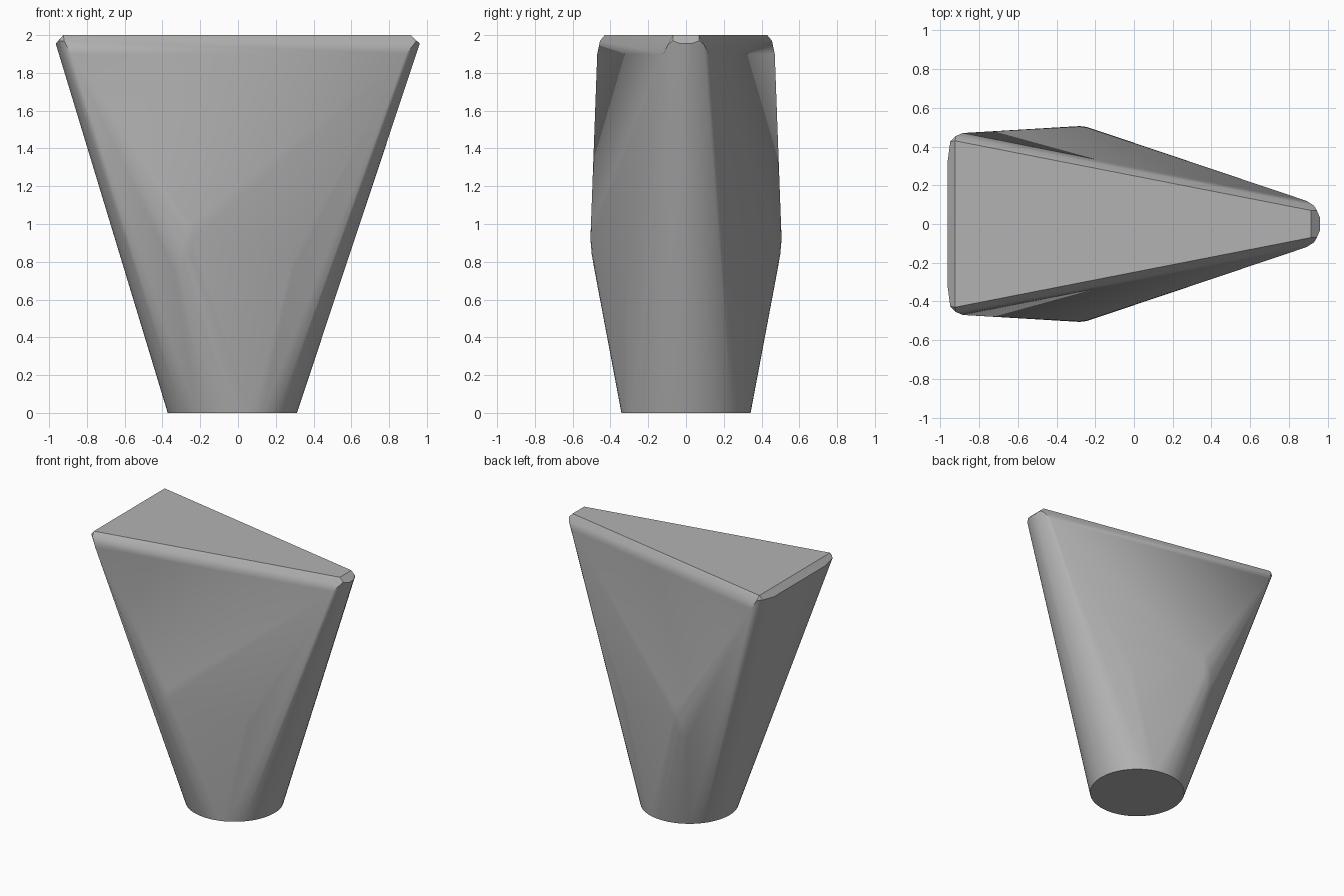
import bpy, bmesh
from math import cos, sin, tau, radians

cube = bpy.data.objects.get("Cube")
if cube:
    bpy.data.objects.remove(cube, do_unlink=True)

grey = bpy.data.materials.new("plain grey")
grey.use_nodes = True
grey.diffuse_color = (0.45, 0.45, 0.45, 1)
grey.node_tree.nodes["Principled BSDF"].inputs["Base Color"].default_value = grey.diffuse_color


def ring(x, y, z, radius, count):
    return [(x + radius * cos(tau * i / count), y + radius * sin(tau * i / count), z)
            for i in range(count)]


# Round foot
points = ring(-0.03, 0, 0, 0.342, 64)

# One side of the body, mirrored front to back
side = []
for z, radius in ((0.77, 0.125), (0.84, 0.137), (0.92, 0.144), (1.0, 0.141)):
    side += ring(-0.28, 0.362, z, radius, 24)          # broad shoulder
for z, radius in ((0.76, 0.055), (0.82, 0.06)):
    side += ring(0.27, 0.262, z, radius, 16)           # narrow shoulder
side += [(-0.925, 0.43, 2), (-0.95, 0.425, 1.97), (-0.965, 0.31, 1.955),
         (-0.92, 0.455, 1.97), (-0.885, 0.47, 1.9)]    # wide end corner
side += [(0.915, 0.07, 2), (0.945, 0.07, 1.97), (0.962, 0.03, 1.955),
         (0.93, 0.095, 1.95), (0.89, 0.12, 1.9)]       # narrow end corner
points += side + [(x, -y, z) for x, y, z in side]

# Skin the sections into one tapered body
bm = bmesh.new()
for p in points:
    bm.verts.new(p)
hull = bmesh.ops.convex_hull(bm, input=bm.verts[:])
loose = {g for g in hull["geom_interior"] + hull["geom_unused"]
         if isinstance(g, bmesh.types.BMVert)}
bmesh.ops.delete(bm, geom=list(loose), context="VERTS")
bmesh.ops.dissolve_limit(bm, angle_limit=radians(0.5), verts=bm.verts[:], edges=bm.edges[:])
bmesh.ops.recalc_face_normals(bm, faces=bm.faces[:])

mesh = bpy.data.meshes.new("tapered_body")
bm.to_mesh(mesh)
bm.free()
mesh.materials.append(grey)
body = bpy.data.objects.new("tapered_body", mesh)
bpy.context.collection.objects.link(body)

bpy.ops.object.select_all(action="DESELECT")
body.select_set(True)
bpy.context.view_layer.objects.active = body
bpy.ops.object.shade_smooth_by_angle(angle=radians(30))
